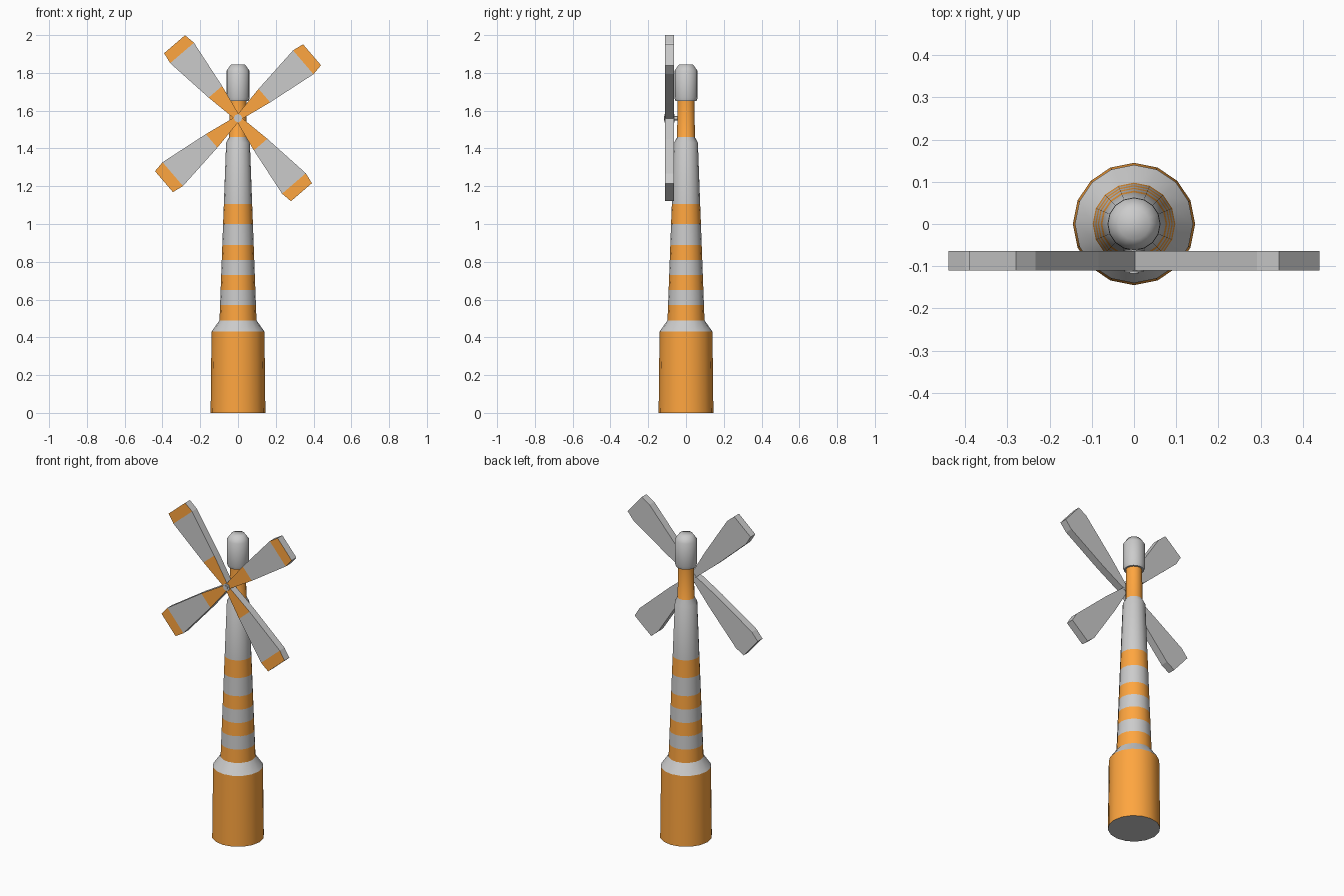
import bpy, bmesh
from math import pi, sin, cos, radians
from mathutils import Matrix

if "Cube" in bpy.data.objects:
    bpy.data.objects.remove(bpy.data.objects["Cube"])

orange = bpy.data.materials.new("orange")
orange.diffuse_color = (1.0, 0.38, 0.05, 1)
orange.use_nodes = True
orange.node_tree.nodes["Principled BSDF"].inputs["Base Color"].default_value = orange.diffuse_color
grey = bpy.data.materials.new("grey")  # default grey, shares meshes with orange


def finish(bm, name, smooth=None):
    bmesh.ops.recalc_face_normals(bm, faces=bm.faces)
    me = bpy.data.meshes.new(name)
    bm.to_mesh(me)
    bm.free()
    me.materials.append(grey)
    me.materials.append(orange)
    ob = bpy.data.objects.new(name, me)
    bpy.context.collection.objects.link(ob)
    if smooth:
        bpy.ops.object.select_all(action='DESELECT')
        ob.select_set(True)
        bpy.context.view_layer.objects.active = ob
        bpy.ops.object.shade_smooth_by_angle(angle=radians(smooth))
    return ob


def lathe(name, profile, smooth, sides=16):
    """profile: (radius, z, colour of the band above: 1 = orange)"""
    bm = bmesh.new()
    rings = [[bm.verts.new((r * cos(2 * pi * i / sides), r * sin(2 * pi * i / sides), z))
              for i in range(sides)] for r, z, _ in profile]
    for a, b, (_, _, col) in zip(rings, rings[1:], profile):
        for i in range(sides):
            j = (i + 1) % sides
            bm.faces.new((a[i], a[j], b[j], b[i])).material_index = col
    bm.faces.new(rings[0])
    bm.faces.new(rings[-1])
    return finish(bm, name, smooth)


# Base drum, shoulder, striped tapering tower and neck
lathe("tower", [
    (0.145, 0, 1), (0.14, 0.43, 0), (0.098, 0.49, 1), (0.095, 0.57, 0),
    (0.092, 0.65, 1), (0.089, 0.73, 0), (0.086, 0.81, 1), (0.083, 0.89, 0),
    (0.079, 1.0, 1), (0.075, 1.105, 0), (0.063, 1.43, 0), (0.047, 1.46, 1),
    (0.045, 1.65, 1)], 30)

# Rounded cap
lathe("cap", [(0.056, 1.65, 0), (0.062, 1.67, 0), (0.062, 1.81, 0), (0.037, 1.845, 0)], 60)

# Four blades: (distance from hub, half width), orange only on the front
HUB_Z, FRONT, BACK = 1.56, -0.11, -0.064
outline = [(0.015, 0.017), (0.184, 0.047), (0.455, 0.083), (0.516, 0.073)]
for k in range(4):
    bm = bmesh.new()
    rows = [[bm.verts.new((d, y, s * w)) for s, y in
             ((-1, FRONT), (1, FRONT), (1, BACK), (-1, BACK))] for d, w in outline]
    for n, (a, b) in enumerate(zip(rows, rows[1:])):
        for i in range(4):
            j = (i + 1) % 4
            f = bm.faces.new((a[i], a[j], b[j], b[i]))
            f.material_index = int(i == 0 and n != 1)
    bm.faces.new(rows[0])
    bm.faces.new(rows[-1])
    turn = Matrix.Translation((0, 0, HUB_Z)) @ Matrix.Rotation(-radians(40.6 + 90 * k), 4, 'Y')
    bmesh.ops.transform(bm, matrix=turn, verts=bm.verts)
    finish(bm, f"blade_{k + 1}")


# Hub and axle into the neck
def rod(name, r, y0, y1, sides):
    bm = bmesh.new()
    bmesh.ops.create_cone(bm, cap_ends=True, segments=sides, radius1=r, radius2=r, depth=y1 - y0)
    m = Matrix.Translation((0, (y0 + y1) / 2, HUB_Z)) @ Matrix.Rotation(pi / 2, 4, 'X')
    bmesh.ops.transform(bm, matrix=m, verts=bm.verts)
    return finish(bm, name, 46)


rod("hub", 0.022, -0.114, -0.062, 8)
rod("axle", 0.011, -0.117, -0.03, 8)
